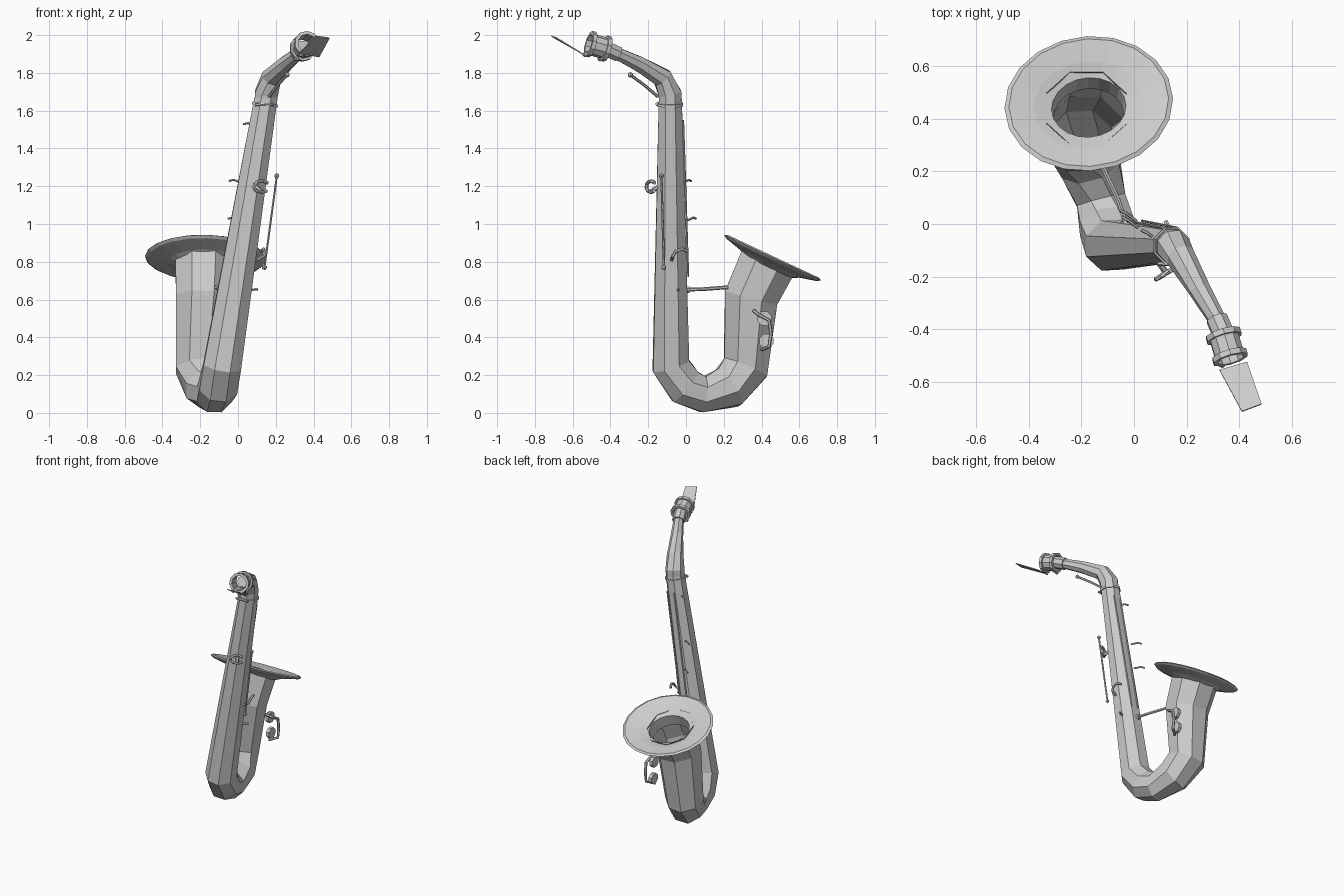
import bpy, math
from mathutils import Vector as V


def loft(name, rings, sides=8, ref=(1, 0, 0), tangent=None, caps=(False, False), phase=0.5):
    """Skin elliptical rings (x, y, z, ru[, rv]) placed along a path."""
    pts = [V(r[:3]) for r in rings]
    verts, faces, n = [], [], len(rings)
    for i, r in enumerate(rings):
        if tangent:
            t = V(tangent).normalized()
        else:
            a = (pts[i] - pts[i - 1]).normalized() if i else V()
            b = (pts[i + 1] - pts[i]).normalized() if i < n - 1 else V()
            t = (a + b).normalized()
        u = V(ref) - V(ref).dot(t) * t
        u.normalize()
        v = t.cross(u)
        for k in range(sides):
            w = 2 * math.pi * (k + phase) / sides
            verts.append(pts[i] + u * math.cos(w) * r[3] + v * math.sin(w) * r[-1])
    for i in range(n - 1):
        for k in range(sides):
            j = (k + 1) % sides
            faces.append((i * sides + k, i * sides + j, (i + 1) * sides + j, (i + 1) * sides + k))
    if caps[0]:
        faces.append(tuple(reversed(range(sides))))
    if caps[1]:
        faces.append(tuple(range((n - 1) * sides, n * sides)))
    return mesh(name, verts, faces)


def mesh(name, verts, faces):
    me = bpy.data.meshes.new(name)
    me.from_pydata([tuple(v) for v in verts], [], faces)
    ob = bpy.data.objects.new(name, me)
    bpy.context.collection.objects.link(ob)
    return ob


def rod(name, pts, r=0.006, sides=6):
    d = V(pts[-1]) - V(pts[0])
    ref = (1, 0, 0) if abs(d.x) < 0.7 * d.length else (0, 0, 1)
    return loft(name, [(*p, r) for p in pts], sides, ref, caps=(True, True))


def ball(name, p, r):
    bpy.ops.mesh.primitive_uv_sphere_add(segments=8, ring_count=5, radius=r, location=p)
    bpy.context.object.name = name


def ring(name, a, b, inner, outer, sides=10):
    """Hollow band between two points."""
    d = V(b) - V(a)
    loft(name, [(*a, inner), (*a, outer), (*b, outer), (*b, inner), (*a, inner)],
         sides, tangent=d)


def plate(name, pts, thickness):
    ob = mesh(name, pts, [tuple(range(len(pts)))])
    m = ob.modifiers.new("thickness", "SOLIDIFY")
    m.thickness, m.offset = thickness, 0


# Main tube, bow and bell tube in one faceted sweep
loft("body_tube", [
    (0.147, -0.083, 1.66, 0.066), (-0.083, -0.08, 0.25, 0.108),
    (-0.105, -0.005, 0.14, 0.110), (-0.125, 0.09, 0.098, 0.102),
    (-0.165, 0.225, 0.135, 0.122), (-0.207, 0.315, 0.24, 0.132),
    (-0.185, 0.345, 0.61, 0.154), (-0.18, 0.44, 0.81, 0.165)])

# Flared bell: underside, rim lip, funnel and throat
axis = V((0, 0.425, 0.905))
centre = V((-0.172, 0.458, 0.822))
profile = [(-0.055, 0.155), (-0.035, 0.20), (-0.012, 0.305), (0.0, 0.322),
           (0.008, 0.305), (-0.012, 0.21), (-0.035, 0.142), (-0.12, 0.135)]
loft("bell_flare", [(*(centre + axis * h), r, r * 0.875) for h, r in profile],
     20, ref=(0.975, 0.22, 0), tangent=axis)

# Neck tapering up to the cork
loft("neck", [(0.146, -0.083, 1.62, 0.062), (0.150, -0.085, 1.69, 0.066),
              (0.177, -0.125, 1.775, 0.056), (0.25, -0.25, 1.848, 0.043),
              (0.32, -0.37, 1.905, 0.034)])
loft("cork", [(0.315, -0.36, 1.90, 0.043), (0.345, -0.43, 1.932, 0.043)], caps=(True, True))
ring("neck_collar", (0.142, -0.083, 1.625), (0.144, -0.083, 1.64), 0.06, 0.074, 8)
rod("collar_screw", [(0.09, -0.15, 1.63), (0.19, -0.155, 1.635)], 0.008)

# Ligature sleeve with two raised bands, and the reed-like mouthpiece
la, lb = V((0.338, -0.415, 1.926)), V((0.368, -0.515, 1.955))
ring("ligature_sleeve", la, lb, 0.052, 0.058)
for k in (0.0, 0.8):
    ring("ligature_band", la.lerp(lb, k), la.lerp(lb, k + 0.2), 0.055, 0.07)
for s in (0, 0.8):
    p = la.lerp(lb, s + 0.1)
    ball("ligature_screw", p + V((-0.03, -0.03, -0.055)), 0.013)
plate("mouthpiece", [(0.325, -0.555, 1.905), (0.43, -0.525, 1.885),
                     (0.485, -0.685, 1.985), (0.41, -0.713, 1.995)], 0.006)

# Octave lever under the neck
rod("octave_lever", [(0.165, -0.15, 1.675), (0.21, -0.22, 1.735), (0.26, -0.295, 1.79)], 0.008)
ball("octave_tip", (0.26, -0.295, 1.79), 0.014)

# Long side rod with ball ends
rod("side_rod", [(0.205, -0.13, 1.25), (0.14, -0.117, 0.77)])
ball("side_rod_top", (0.205, -0.13, 1.255), 0.013)
ball("side_rod_bottom", (0.14, -0.117, 0.77), 0.013)

# Thumb hook: open curved strap on the front of the tube
hook = []
for i in range(8):
    a = math.radians(40 + 270 * i / 7)
    c, s = math.cos(a), math.sin(a)
    hook.append((0.125 + 0.042 * c, -0.185 + 0.025 * c, 1.198 + 0.03 * s))
rod("thumb_hook", hook, 0.010)
rod("thumb_hook_stem", [(0.09, -0.14, 1.20), (0.125, -0.19, 1.17)], 0.012)

# Brace between main tube and bell
rod("bell_brace", [(-0.02, -0.03, 0.652), (-0.06, 0.09, 0.655), (-0.12, 0.22, 0.665)], 0.010)
ring("brace_foot", (-0.03, 0.0, 0.651), (-0.035, 0.015, 0.652), 0.005, 0.018, 8)

# Key rods along the back of the main tube
for dx in (-0.025, 0.03):
    rod("back_key_rod", [(0.135 + dx, -0.015, 1.55), (0.0 + dx, 0.012, 0.72)], 0.005)

# Small finger keys
for x, y, z in ((0.04, -0.035, 1.53), (-0.035, 0.015, 1.23), (-0.04, 0.04, 1.03)):
    rod("finger_key", [(x + 0.05, y - 0.03, z - 0.01), (x + 0.012, y, z + 0.004),
                       (x - 0.012, y + 0.012, z - 0.002)], 0.006)
rod("palm_key", [(0.10, -0.075, 0.81), (0.135, -0.07, 0.83), (0.14, -0.055, 0.855),
                 (0.135, -0.02, 0.868), (0.12, 0.01, 0.855)], 0.009)
rod("low_key", [(0.05, -0.05, 0.65), (0.105, -0.03, 0.655)], 0.007)

# Pad cups and wire guard on the side of the bell tube
for y, z in ((0.415, 0.50), (0.425, 0.38)):
    loft("pad_cup", [(-0.04, y, z, 0.04), (-0.015, y, z, 0.04)], 8, ref=(0, 0, 1),
         caps=(True, True))
rod("pad_guard", [(-0.03, 0.36, 0.54), (0.015, 0.385, 0.52), (0.02, 0.44, 0.49),
                  (0.02, 0.45, 0.42), (0.02, 0.44, 0.35), (-0.03, 0.40, 0.335)], 0.010)
